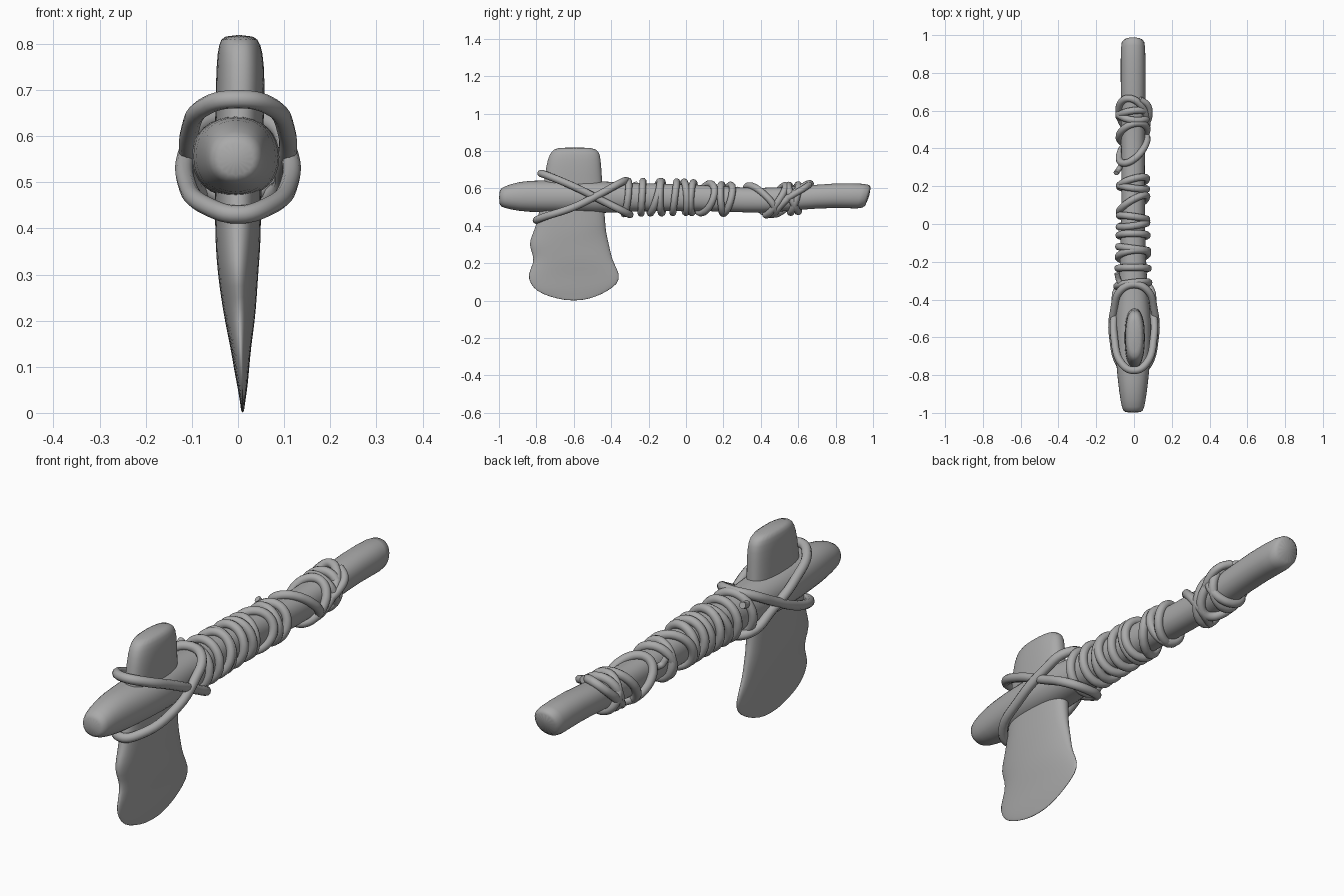
import bpy, bmesh, math
from mathutils import Vector

cube = bpy.data.objects.get("Cube")
if cube:
    bpy.data.objects.remove(cube)

grey = bpy.data.materials.new("plain grey")
grey.use_nodes = True
colour = (.4, .4, .4, 1)
grey.diffuse_color = colour
grey.node_tree.nodes["Principled BSDF"].inputs["Base Color"].default_value = colour


def power(value, exponent):
    return math.copysign(abs(value) ** exponent, value)


def oval(sides, roundness):
    """Unit superellipse; a lower roundness gives a boxier outline."""
    for i in range(sides):
        angle = math.tau * i / sides
        yield power(math.cos(angle), roundness), power(math.sin(angle), roundness)


def loft(name, rings):
    """Skin a list of equal point rings and smooth the result."""
    bm = bmesh.new()
    loops = [[bm.verts.new(p) for p in ring] for ring in rings]
    for low, high in zip(loops, loops[1:]):
        for i in range(len(low)):
            bm.faces.new((low[i - 1], low[i], high[i], high[i - 1]))
    bm.faces.new(loops[0])
    bm.faces.new(loops[-1])
    bmesh.ops.recalc_face_normals(bm, faces=bm.faces)
    mesh = bpy.data.meshes.new(name)
    bm.to_mesh(mesh)
    bm.free()
    mesh.materials.append(grey)
    mesh.shade_smooth()
    obj = bpy.data.objects.new(name, mesh)
    bpy.context.collection.objects.link(obj)
    smooth = obj.modifiers.new("smooth", "SUBSURF")
    smooth.levels = smooth.render_levels = 1
    return obj


def rope(name, points, radius=.019, closed=True):
    """Round cord through the points."""
    curve = bpy.data.curves.new(name, "CURVE")
    curve.dimensions = "3D"
    curve.bevel_depth = radius
    curve.bevel_resolution = 3
    curve.resolution_u = 6
    curve.use_fill_caps = True
    spline = curve.splines.new("BEZIER")
    spline.bezier_points.add(len(points) - 1)
    for knot, point in zip(spline.bezier_points, points):
        knot.co = point
        knot.handle_left_type = knot.handle_right_type = "AUTO"
    spline.use_cyclic_u = closed
    curve.materials.append(grey)
    obj = bpy.data.objects.new(name, curve)
    bpy.context.collection.objects.link(obj)
    return obj


# Stone blade: height, front edge, back edge, centre x, half thickness
blade = [
    (.0, -.64, -.56, .01, .003), (.02, -.73, -.48, .01, .005),
    (.05, -.8, -.42, .01, .01), (.09, -.835, -.36, .008, .016),
    (.14, -.85, -.35, .006, .022), (.2, -.815, -.385, .004, .033),
    (.25, -.82, -.4, .002, .039), (.3, -.845, -.41, 0, .044),
    (.36, -.82, -.425, 0, .049), (.41, -.8, -.43, 0, .05),
    (.55, -.77, -.44, 0, .052), (.68, -.755, -.45, .005, .054),
    (.76, -.74, -.455, .005, .052), (.8, -.72, -.465, .004, .046),
    (.82, -.69, -.5, .002, .034),
]
loft("stone_blade", [
    [(x + half * c, (front + back) / 2 + (back - front) / 2 * s, z)
     for c, s in oval(24, .8 if z > .4 else .95)]
    for z, front, back, x, half in blade])

# Wooden handle: distance along y, underside, top, half width
handle = [
    (-1, .51, .59, .045), (-.98, .495, .61, .06), (-.89, .475, .64, .075),
    (-.78, .47, .645, .088), (-.6, .465, .645, .1), (-.45, .465, .64, .093),
    (-.3, .475, .63, .073), (0, .48, .625, .064), (.2, .475, .61, .063),
    (.42, .465, .602, .064), (.6, .485, .61, .066), (.8, .497, .632, .067),
    (.95, .488, .627, .067), (.98, .5, .615, .058),
]


def slant(y, rise):
    return y + (.3 * rise if y > .9 else 0)


loft("wooden_handle", [
    [(-.005 + half * c, slant(y, s * (top - low) / 2),
      (low + top) / 2 + s * (top - low) / 2) for c, s in oval(16, .9)]
    for y, low, top, half in handle])


def section(y):
    """Centre height, half height and half width of the handle at y."""
    for a, b in zip(handle, handle[1:]):
        if a[0] <= y <= b[0]:
            t = (y - a[0]) / (b[0] - a[0])
            low, top, half = (p + (q - p) * t for p, q in zip(a[1:], b[1:]))
            return (low + top) / 2, (top - low) / 2, half


# Cord wraps: y at the top, y underneath, sideways skew
wraps = [
    (-.31, -.33, .01), (-.23, -.24, 0), (-.14, -.19, .01), (-.13, -.13, -.01),
    (-.05, -.07, 0), (-.01, .0, .01), (.04, .03, -.01), (.13, .08, .04),
    (.19, .2, -.01), (.24, .2, .02), (.34, .46, .05), (.53, .43, .02),
    (.55, .6, -.01), (.6, .56, .01), (.66, .48, -.03),
]
for number, (over, under, skew) in enumerate(wraps):
    path = []
    for i in range(16):
        angle = math.tau * i / 16
        c, s = math.cos(angle), math.sin(angle)
        y = (over + under) / 2 + s * (over - under) / 2 + skew * c
        z, tall, wide = section(y)
        path.append((-.005 + c * (wide + .009), y, z + s * (tall + .009)))
    rope(f"handle_wrap_{number + 1}", path)

# Crossed lashings that hold the blade: one half of each, then mirrored
lashings = {
    "upper_lashing": [(0, -.775, .68), (.06, -.745, .67), (.105, -.6, .61),
                      (.1, -.45, .535), (.077, -.33, .475), (0, -.3, .46)],
    "lower_lashing": [(0, -.8, .43), (.06, -.765, .445), (.112, -.6, .5),
                      (.106, -.45, .575), (.07, -.35, .63), (0, -.32, .642)],
}
for name, half in lashings.items():
    other = [(-x, y, z) for x, y, z in half[-2:0:-1]]
    rope(name, half + other, .02)

# Loose cord ends and the knot bulge
rope("front_cord_end", [(-.05, -.34, .62), (-.08, -.3, .61), (-.09, -.26, .625)], .014, False)
rope("middle_cord_end", [(-.06, .33, .58), (-.08, .29, .57), (-.095, .27, .6)], .014, False)
rope("rear_cord_bulge", [(.03, .66, .62), (.072, .63, .6), (.082, .58, .57), (.062, .52, .53)], .017, False)
